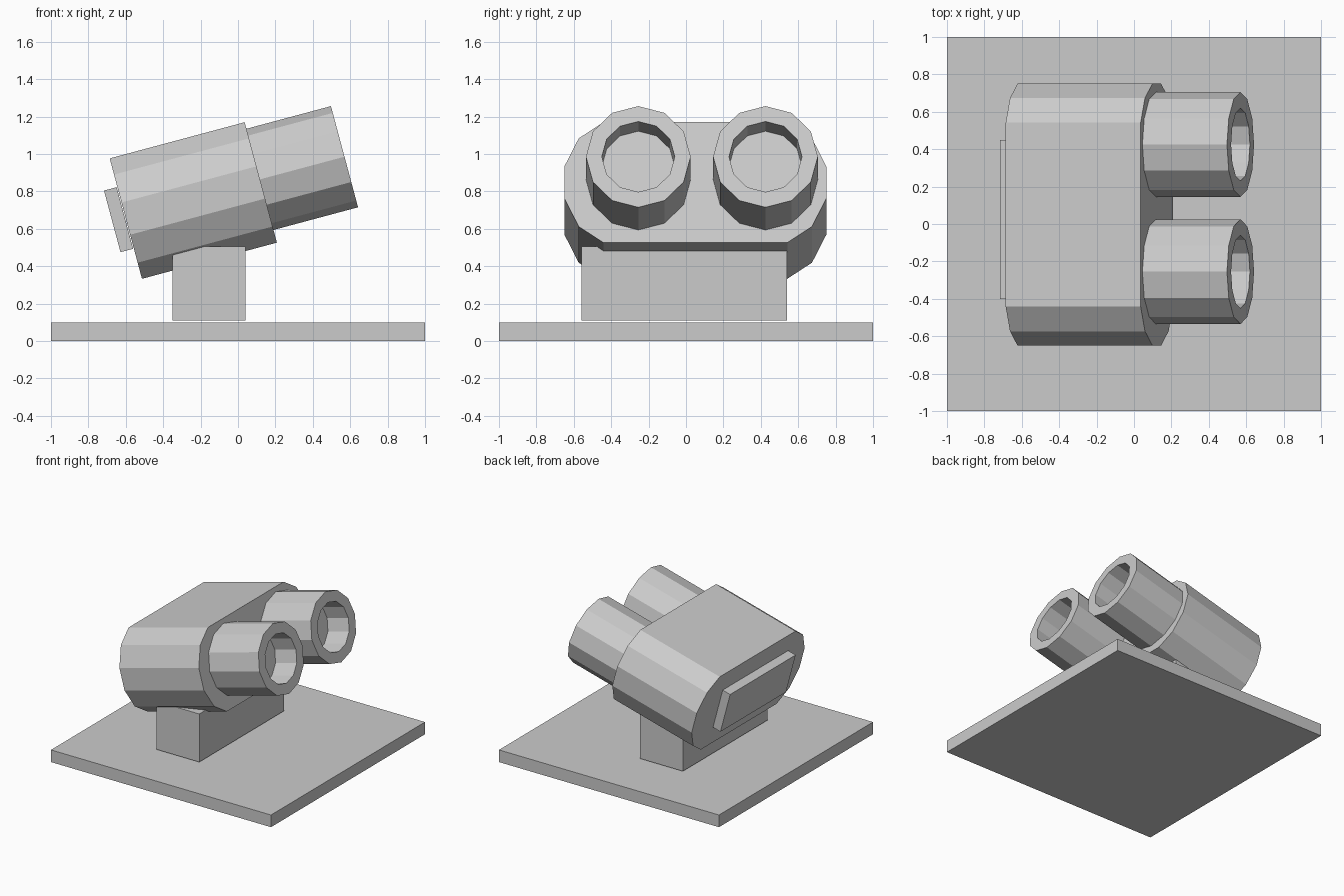
import bpy, bmesh
from math import radians, sin, cos
from mathutils import Matrix, Vector

cube = bpy.data.objects.get("Cube")
if cube:
    bpy.data.objects.remove(cube, do_unlink=True)

grey = bpy.data.materials.new("light_grey")
grey.use_nodes = True
colour = (0.6, 0.6, 0.6, 1)
grey.diffuse_color = colour
grey.node_tree.nodes["Principled BSDF"].inputs["Base Color"].default_value = colour

# Frame of the tilted housing: local x runs along the barrels
TILT = Matrix.Translation((-0.239, 0, 0.751)) @ Matrix.Rotation(radians(-15), 4, "Y")
HALF_LENGTH = 0.3735


def finish(name, bm, matrix=Matrix()):
    bmesh.ops.recalc_face_normals(bm, faces=bm.faces)
    mesh = bpy.data.meshes.new(name)
    bm.to_mesh(mesh)
    bm.free()
    mesh.materials.append(grey)
    obj = bpy.data.objects.new(name, mesh)
    obj.matrix_world = matrix
    bpy.context.collection.objects.link(obj)
    return obj


def box(name, low, high, matrix=Matrix()):
    low, high = Vector(low), Vector(high)
    bm = bmesh.new()
    place = Matrix.Translation((low + high) / 2) @ Matrix.Diagonal((*(high - low), 1))
    bmesh.ops.create_cube(bm, size=1, matrix=place)
    return finish(name, bm, matrix)


def loft(name, rings, matrix):
    """Skin a list of equal-length point rings and cap both ends."""
    bm = bmesh.new()
    loops = [[bm.verts.new(p) for p in ring] for ring in rings]
    n = len(loops[0])
    for a, b in zip(loops, loops[1:]):
        for i in range(n):
            j = (i + 1) % n
            bm.faces.new((a[i], a[j], b[j], b[i]))
    bm.faces.new(loops[0])
    bm.faces.new(loops[-1])
    return finish(name, bm, matrix)


def circle(x, radius, y, z):
    angles = [radians(30 * i) for i in range(12)]
    return [(x, y + radius * sin(a), z + radius * cos(a)) for a in angles]


def housing_section(x):
    # Wide rounded slot: two faceted half ovals joined by flat top and bottom
    points = []
    for side, start in ((1, 15), (-1, 195)):
        for i in range(6):
            a = radians(start + 30 * i)
            points.append((x, 0.05 + side * 0.415 + 0.295 * sin(a), 0.345 * cos(a)))
    return points


# Base and stand
box("base_plate", (-1, -1, 0), (1, 1, 0.1))
box("stand", (-0.35, -0.56, 0.11), (0.04, 0.54, 0.505))

# Housing with raised rear panel
loft("housing", [housing_section(-HALF_LENGTH), housing_section(HALF_LENGTH)], TILT)
box("rear_panel", (-HALF_LENGTH - 0.074, -0.4, -0.166),
    (-HALF_LENGTH - 0.004, 0.45, 0.175), TILT)

# Pair of hollow barrels
front = HALF_LENGTH + 0.468
for name, y in (("front_barrel", -0.255), ("back_barrel", 0.425)):
    steps = ((HALF_LENGTH - 0.03, 0.28), (front, 0.28), (front, 0.195), (front - 0.2, 0.195))
    loft(name, [circle(x, r, y, 0.017) for x, r in steps], TILT)
